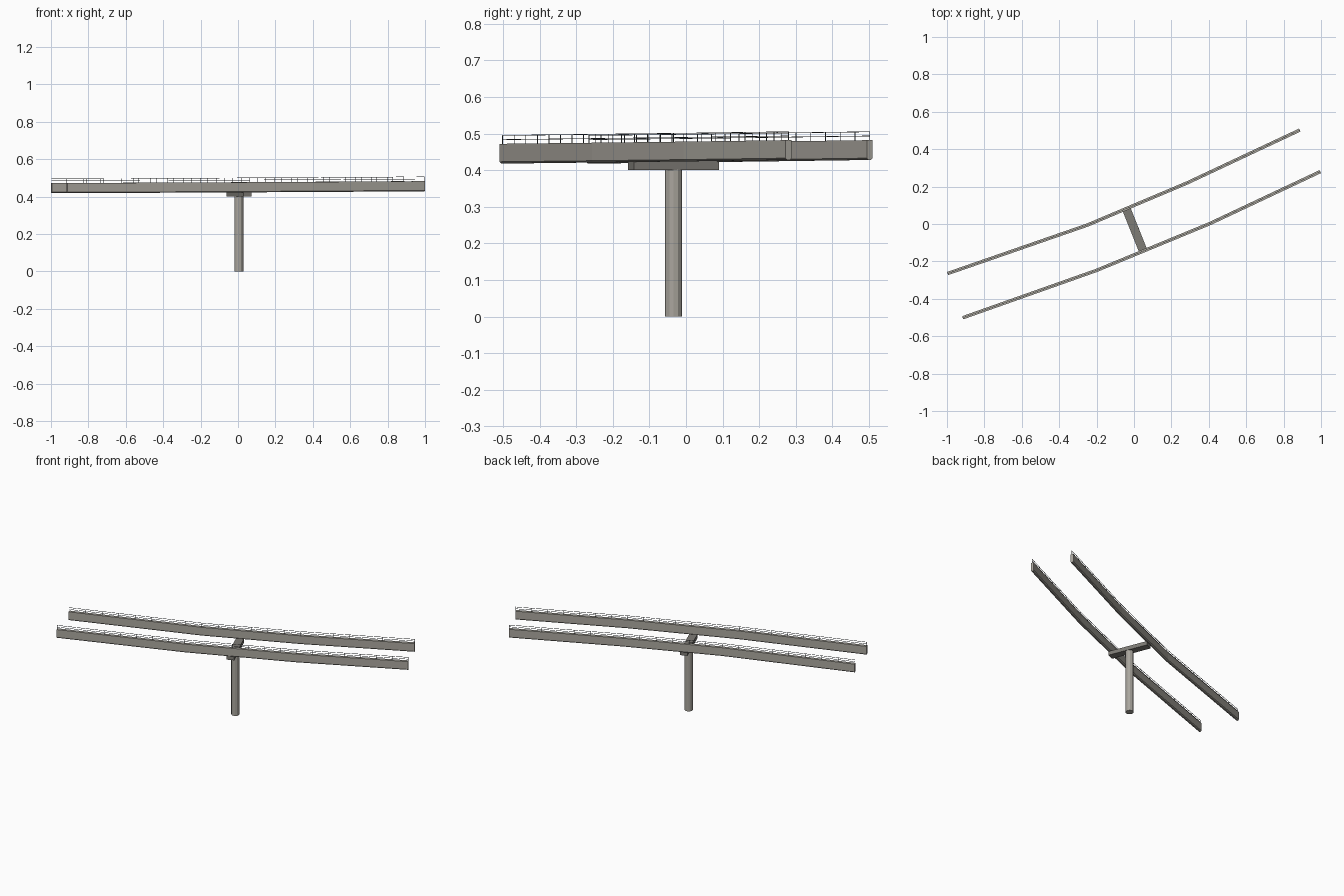
import bpy, bmesh, math
from mathutils import Vector, Matrix

if "Cube" in bpy.data.objects:
    bpy.data.objects.remove(bpy.data.objects["Cube"])


def material(name, color):
    m = bpy.data.materials.new(name)
    m.diffuse_color = color
    m.use_nodes = True
    m.node_tree.nodes["Principled BSDF"].inputs["Base Color"].default_value = m.diffuse_color
    return m


CONCRETE = material("concrete", (0.40, 0.38, 0.34, 1))
DARK = material("dark_concrete", (0.21, 0.20, 0.18, 1))
METAL = material("dark_metal", (0.07, 0.08, 0.09, 1))


def finish(name, bm, mat):
    bmesh.ops.recalc_face_normals(bm, faces=bm.faces)
    me = bpy.data.meshes.new(name)
    bm.to_mesh(me)
    bm.free()
    me.materials.append(mat)
    ob = bpy.data.objects.new(name, me)
    bpy.context.collection.objects.link(ob)
    return ob


def sweep(bm, path, profile):
    """Sweep a (side, up) profile along a path with mitred corners."""
    rings = []
    for i, p in enumerate(path):
        dirs = []
        if i > 0:
            dirs.append((p - path[i - 1]).xy.normalized())
        if i < len(path) - 1:
            dirs.append((path[i + 1] - p).xy.normalized())
        d = sum(dirs, Vector((0, 0))).normalized()
        side = Vector((-d.y, d.x, 0))
        stretch = 1 / d.dot(dirs[0])
        rings.append([bm.verts.new(p + side * s * stretch + Vector((0, 0, u)))
                      for s, u in profile])
    n = len(profile)
    for a, b in zip(rings, rings[1:]):
        for k in range(n):
            bm.faces.new((a[k], a[(k + 1) % n], b[(k + 1) % n], b[k]))
    bm.faces.new(rings[0])
    bm.faces.new(rings[-1])


def box(bm, center, size, angle=0):
    mat = (Matrix.Translation(center) @ Matrix.Rotation(angle, 4, 'Z')
           @ Matrix.Diagonal((*size, 1)))
    bmesh.ops.create_cube(bm, size=1, matrix=mat)


W, H, C = 0.009, 0.054, 0.005
BEAM = [(-W, H), (W, H), (W, C), (W - C, 0), (C - W, 0), (-W, C)]
R = 0.0009
ROD = [(-R, -R), (R, -R), (R, R), (-R, R)]
RAIL_H = 0.023
Z = (0.418, 0.421, 0.424, 0.428)
TRACKS = {
    "left": [(-0.997, -0.265), (-0.25, -0.006), (0.285, 0.22), (0.886, 0.502)],
    "right": [(-0.915, -0.501), (-0.2, -0.248), (0.405, 0.002), (0.996, 0.28)],
}

for side, pts in TRACKS.items():
    # Track beam
    path = [Vector((x, y, z)) for (x, y), z in zip(pts, Z)]
    bm = bmesh.new()
    sweep(bm, path, BEAM)
    finish(side + "_track_beam", bm, CONCRETE)

    # Handrail: two rails and evenly spaced posts
    bm = bmesh.new()
    for h in (RAIL_H / 2, RAIL_H):
        sweep(bm, [p + Vector((0, 0, H + h)) for p in path], ROD)
    for i, (a, b) in enumerate(zip(path, path[1:])):
        n = round((b - a).length / 0.095)
        ang = math.atan2(b.y - a.y, b.x - a.x)
        for k in range(n + (i == 2)):
            p = a.lerp(b, k / n)
            box(bm, p + Vector((0, 0, H + RAIL_H / 2)),
                (2 * R, 2 * R, RAIL_H), ang)
    finish(side + "_handrail", bm, METAL)

# Crosshead set square to the tracks
PIER = Vector((0.005, -0.034, 0))
bm = bmesh.new()
box(bm, PIER + Vector((0, 0, 0.4125)), (0.046, 0.25, 0.025), math.atan2(0.371, 0.928))
finish("crosshead", bm, DARK)

# Pier column
bm = bmesh.new()
bmesh.ops.create_cone(bm, cap_ends=True, segments=12, radius1=0.0235, radius2=0.0235,
                      depth=0.402, matrix=Matrix.Translation(PIER + Vector((0, 0, 0.201))))
finish("pier_column", bm, CONCRETE)
